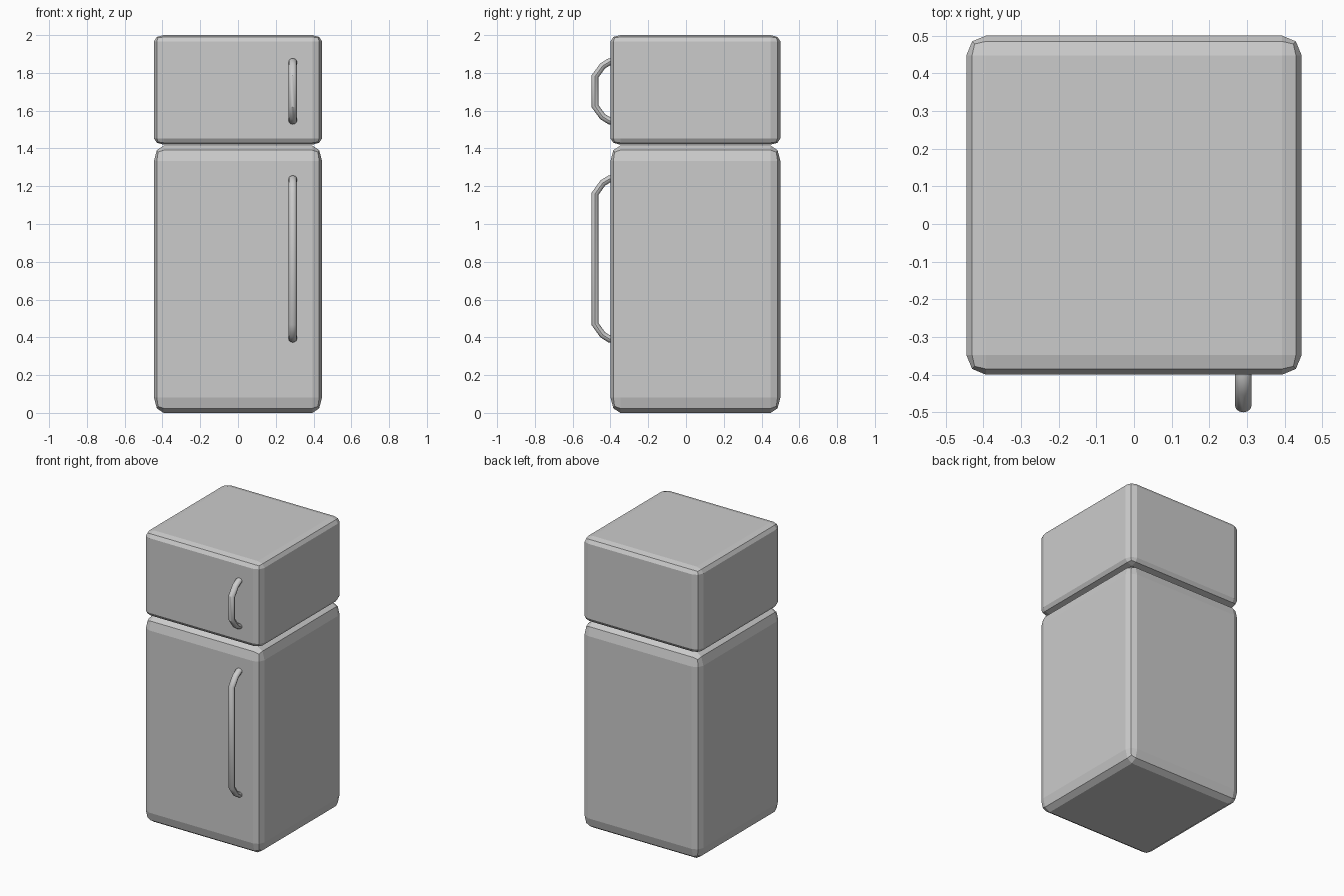
import bpy, bmesh, math
from mathutils import Vector, Matrix

if "Cube" in bpy.data.objects:
    bpy.data.objects.remove(bpy.data.objects["Cube"])


def add_object(name, bm):
    bmesh.ops.recalc_face_normals(bm, faces=bm.faces)
    mesh = bpy.data.meshes.new(name)
    bm.to_mesh(mesh)
    bm.free()
    obj = bpy.data.objects.new(name, mesh)
    bpy.context.collection.objects.link(obj)
    return obj


def cabinet(name, z0, z1):
    # unit cube bevelled first, then stretched, so the bevel stretches too
    bm = bmesh.new()
    bmesh.ops.create_cube(bm, size=1)
    bmesh.ops.bevel(bm, geom=bm.edges[:], offset=0.058, segments=2,
                    profile=0.5, affect='EDGES')
    bm.transform(Matrix.Translation((0, 0.05, (z0 + z1) / 2))
                 @ Matrix.Diagonal((0.89, 0.9, z1 - z0, 1)))
    return add_object(name, bm)


def handle(name, z0, z1, drop, x=0.29, rx=0.022, r=0.018, sides=12):
    # bracket-shaped path in the y-z plane, swept with an oval section
    half = [(-0.38, 0), (-0.405, 0), (-0.441, 0.28 * drop), (-0.482, drop)]
    path = [Vector((y, z1 - r - d)) for y, d in half]
    path += [Vector((y, z0 + r + d)) for y, d in reversed(half)]
    bm = bmesh.new()
    rings = []
    for i, p in enumerate(path):
        a = (p - path[max(i - 1, 0)]).normalized()
        b = (path[min(i + 1, len(path) - 1)] - p).normalized()
        t = (a + b).normalized()
        normal = Vector((-t.y, t.x)) * r / max(t.dot(b), t.dot(a))
        ring = []
        for k in range(sides):
            ang = math.tau * k / sides
            q = p + normal * math.sin(ang)
            ring.append(bm.verts.new((x + rx * math.cos(ang), q.x, q.y)))
        rings.append(ring)
    for lo, hi in zip(rings, rings[1:]):
        for k in range(sides):
            n = (k + 1) % sides
            bm.faces.new((lo[k], lo[n], hi[n], hi[k])).smooth = True
    bm.faces.new(rings[0])
    bm.faces.new(rings[-1])
    obj = add_object(name, bm)
    bpy.ops.object.select_all(action='DESELECT')
    obj.select_set(True)
    bpy.context.view_layer.objects.active = obj
    bpy.ops.object.shade_smooth_by_angle(angle=math.radians(35))
    return obj


# fridge and freezer compartments
cabinet("fridge_body", 0.0, 1.415)
cabinet("freezer_body", 1.42, 2.0)

# door handles
handle("fridge_handle", 0.373, 1.257, 0.08)
handle("freezer_handle", 1.528, 1.877, 0.078)
